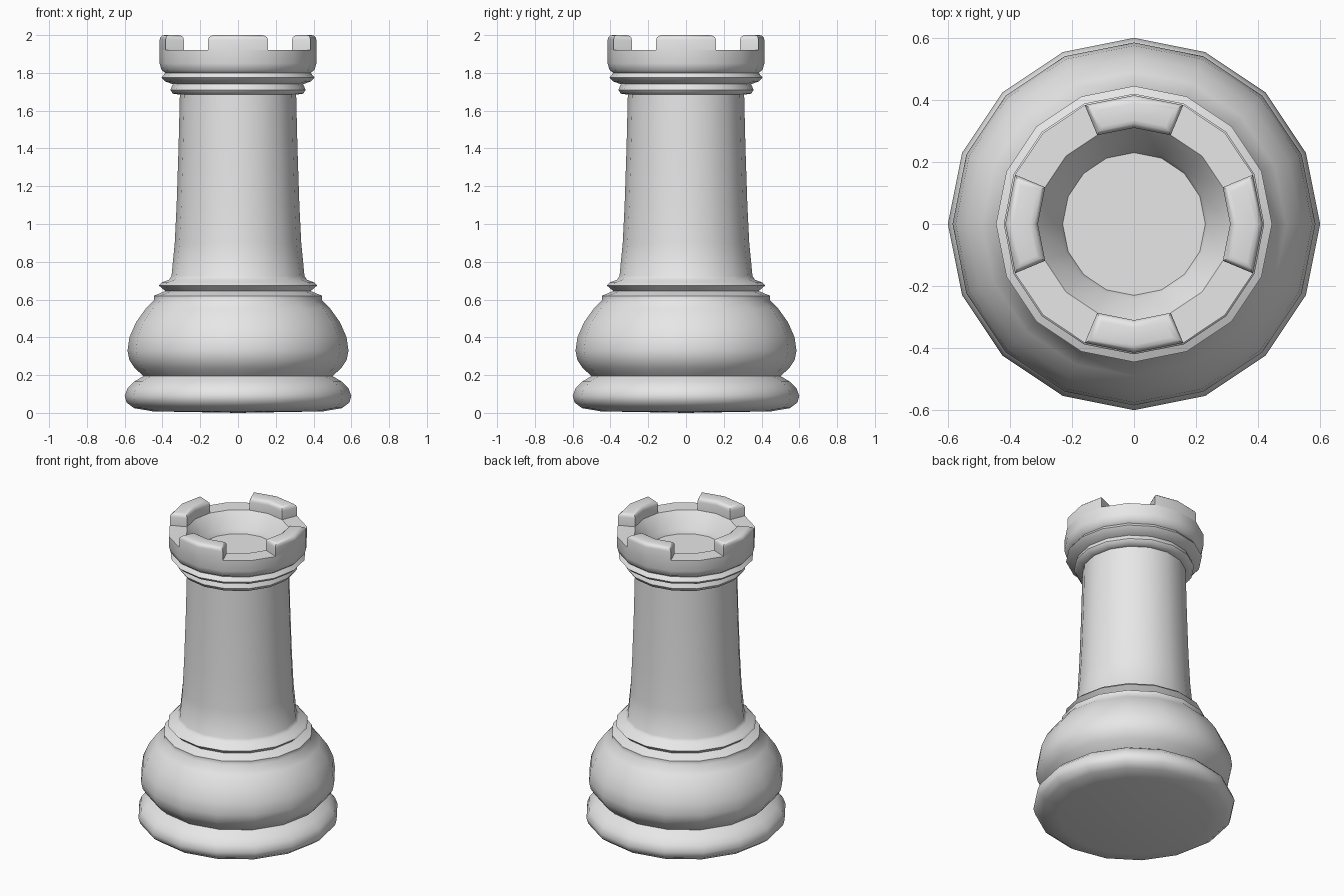
import bpy, bmesh, math
from mathutils import Vector

cube = bpy.data.objects.get("Cube")
if cube:
    bpy.data.objects.remove(cube, do_unlink=True)

SIDES = 16
TOP = 2.0
NOTCH = 1.92

grey = bpy.data.materials.new("light_grey")
grey.use_nodes = True
grey.diffuse_color = (0.8, 0.8, 0.8, 1)
grey.node_tree.nodes["Principled BSDF"].inputs["Base Color"].default_value = (0.8, 0.8, 0.8, 1)


def lathe(profile):
    """Spin a (radius, height) profile around z."""
    bm = bmesh.new()
    verts = [bm.verts.new((r, 0, z)) for r, z in profile]
    edges = [bm.edges.new(pair) for pair in zip(verts, verts[1:])]
    bmesh.ops.spin(bm, geom=verts + edges, cent=(0, 0, 0), axis=(0, 0, 1),
                   angle=math.tau, steps=SIDES, use_duplicate=False)
    bmesh.ops.remove_doubles(bm, verts=bm.verts[:], dist=0.0005)
    bmesh.ops.recalc_face_normals(bm, faces=bm.faces[:])
    return bm


def finish(bm, name):
    mesh = bpy.data.meshes.new(name)
    bm.to_mesh(mesh)
    bm.free()
    obj = bpy.data.objects.new(name, mesh)
    bpy.context.collection.objects.link(obj)
    mesh.materials.append(grey)
    bpy.ops.object.select_all(action='DESELECT')
    obj.select_set(True)
    bpy.context.view_layer.objects.active = obj
    bpy.ops.object.shade_smooth_by_angle(angle=math.radians(50))
    return obj


# Foot ring, bulging base, collars and tapering shaft
body = [(0, 0), (0.45, 0.008), (0.55, 0.025), (0.59, 0.055), (0.6, 0.09),
        (0.585, 0.13), (0.55, 0.165), (0.5, 0.195), (0.545, 0.235),
        (0.575, 0.28), (0.585, 0.33), (0.575, 0.4), (0.54, 0.48),
        (0.49, 0.55), (0.445, 0.595), (0.445, 0.62), (0.385, 0.645),
        (0.42, 0.675), (0.405, 0.69), (0.365, 0.705), (0.352, 0.725),
        (0.335, 0.9), (0.325, 1.1), (0.315, 1.4), (0.308, 1.685)]
# Neck rings and battlement wall
crown = [(0.345, 1.69), (0.358, 1.71), (0.345, 1.74), (0.385, 1.755),
         (0.405, 1.775), (0.385, 1.8), (0.405, 1.815), (0.415, 1.85),
         (0.415, NOTCH)]
# Hollow inside the battlements
cup = [(0.31, NOTCH), (0.24, 1.825), (0.23, 1.8), (0, 1.8)]
bm = lathe(body + crown + cup)

# Four merlons raised from the rim at the front, back and sides
raised = []
for f in bm.faces:
    c = f.calc_center_median()
    if f.normal.z > 0.9 and abs(c.z - NOTCH) < 0.01 and c.xy.length > 0.3:
        turn = math.degrees(math.atan2(c.y, c.x)) % 90
        if turn < 22.5 or turn > 67.5:
            raised.append(f)
result = bmesh.ops.extrude_face_region(bm, geom=raised)
tops = [g for g in result["geom"] if isinstance(g, bmesh.types.BMVert)]
bmesh.ops.translate(bm, verts=tops, vec=Vector((0, 0, TOP - NOTCH)))

# Soften the upper edges of the merlons
bm.normal_update()
rims = [e for e in bm.edges
        if all(v.co.z > TOP - 0.01 for v in e.verts)
        and len(e.link_faces) == 2
        and e.calc_face_angle(0) > 1]
bmesh.ops.bevel(bm, geom=rims, offset=0.025, segments=3, profile=0.5,
                affect='EDGES')
bmesh.ops.recalc_face_normals(bm, faces=bm.faces[:])
finish(bm, "rook_tower")
